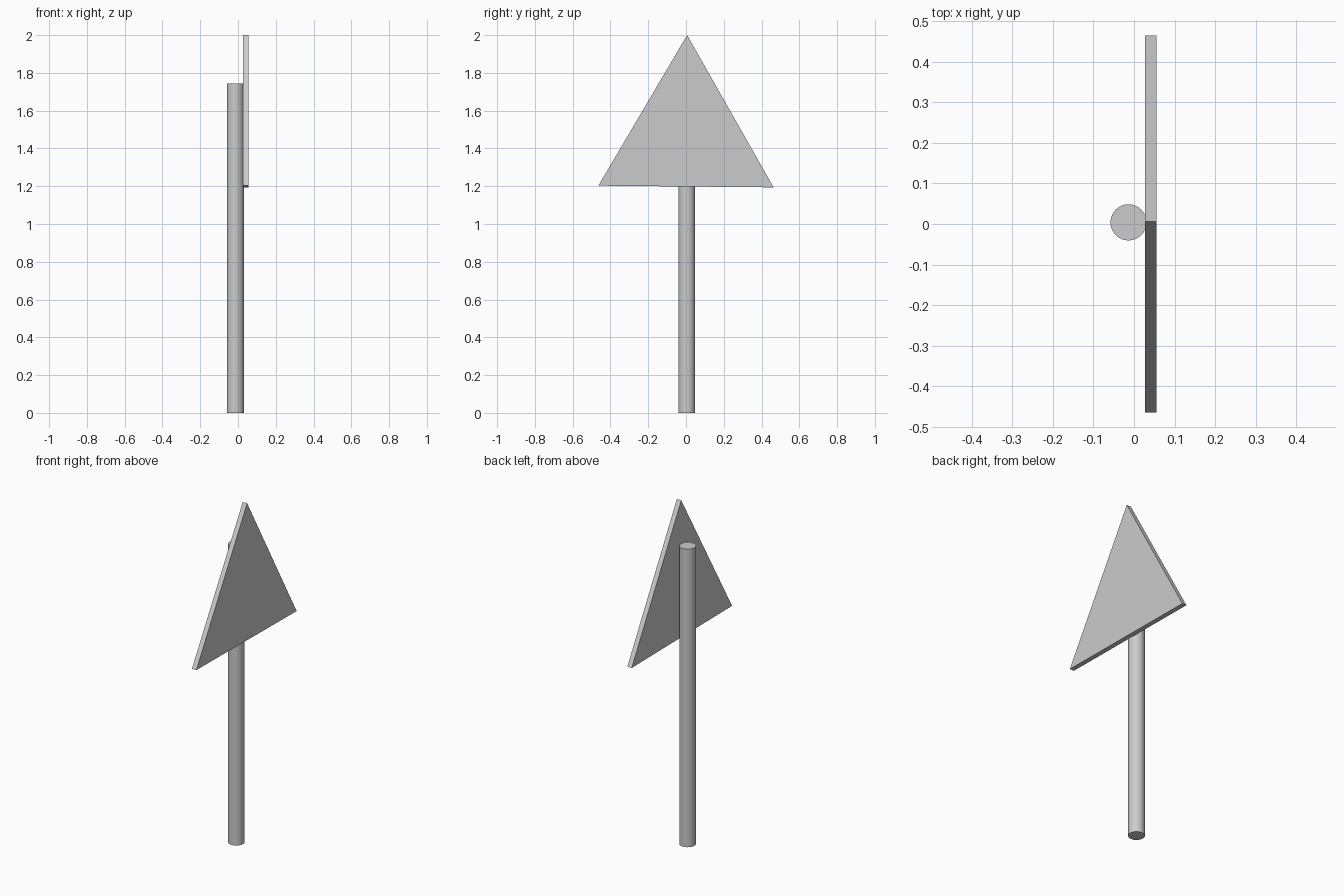
import bpy, bmesh
from mathutils import Vector

if "Cube" in bpy.data.objects:
    bpy.data.objects.remove(bpy.data.objects["Cube"])

# Round post
R, H = 0.0445, 1.745
bpy.ops.mesh.primitive_cylinder_add(vertices=32, radius=R, depth=H,
                                    location=(-0.0135, 0.004, H / 2))
post = bpy.context.object
post.name = "post"
bpy.ops.object.shade_smooth_by_angle()

# Triangular sign plate, extruded along x
bm = bmesh.new()
outline = [(-0.464, 1.203), (0.464, 1.194), (0.006, 2.0)]
face = bm.faces.new([bm.verts.new((0.0265, y, z)) for y, z in outline])
ext = bmesh.ops.extrude_face_region(bm, geom=[face])
verts = [g for g in ext["geom"] if isinstance(g, bmesh.types.BMVert)]
bmesh.ops.translate(bm, verts=verts, vec=Vector((0.0285, 0, 0)))
bmesh.ops.recalc_face_normals(bm, faces=bm.faces)
mesh = bpy.data.meshes.new("sign_plate")
bm.to_mesh(mesh)
bm.free()
plate = bpy.data.objects.new("sign_plate", mesh)
bpy.context.collection.objects.link(plate)
